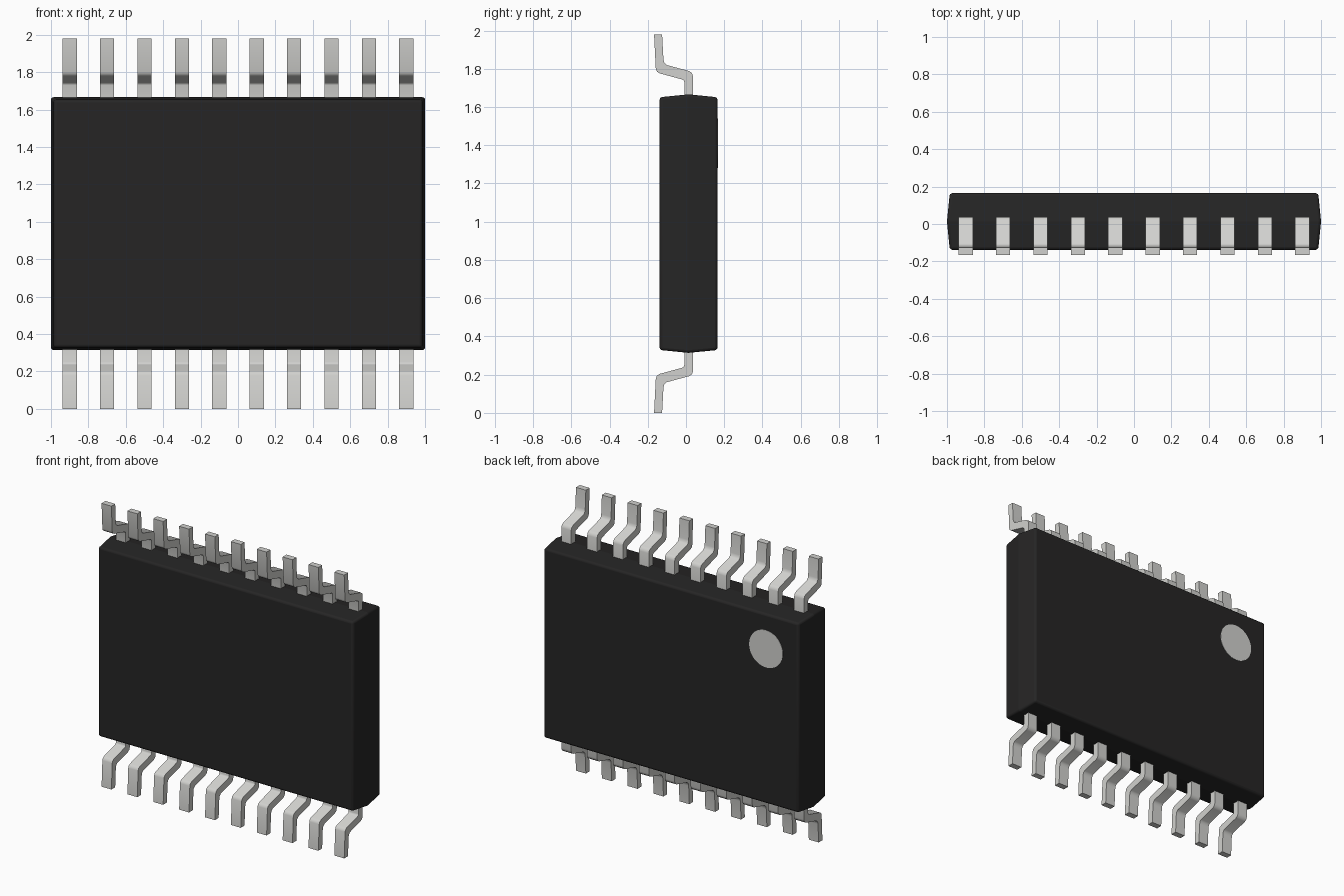
import bpy, bmesh, math
from mathutils import Matrix

cube = bpy.data.objects.get("Cube")
if cube:
    bpy.data.objects.remove(cube, do_unlink=True)

MID_Z = 0.99  # height of the centre line


def make_material(name, color):
    mat = bpy.data.materials.new(name)
    mat.use_nodes = True
    mat.diffuse_color = color
    bsdf = next(n for n in mat.node_tree.nodes if n.type == 'BSDF_PRINCIPLED')
    bsdf.inputs["Base Color"].default_value = color
    return mat


black = make_material("black plastic", (0.019, 0.0185, 0.0185, 1))
metal = make_material("pale metal", (0.64, 0.64, 0.62, 1))


def make_object(name, bm, mat, angle=30):
    bmesh.ops.recalc_face_normals(bm, faces=bm.faces[:])
    mesh = bpy.data.meshes.new(name)
    bm.to_mesh(mesh)
    bm.free()
    mesh.materials.append(mat)
    ob = bpy.data.objects.new(name, mesh)
    bpy.context.collection.objects.link(ob)
    bpy.ops.object.select_all(action='DESELECT')
    ob.select_set(True)
    bpy.context.view_layer.objects.active = ob
    bpy.ops.object.shade_smooth_by_angle(angle=math.radians(angle))
    return ob


# Body: a slab that swells slightly to a ridge around its middle
bm = bmesh.new()
rings = []
for y, hx, hz in ((-0.138, 0.985, 0.661), (0.013, 1.0, 0.676), (0.165, 0.985, 0.661)):
    rings.append([bm.verts.new((sx * hx, y, MID_Z + sz * hz))
                  for sx, sz in ((-1, -1), (1, -1), (1, 1), (-1, 1))])
for a, b in zip(rings, rings[1:]):
    for i in range(4):
        j = (i + 1) % 4
        bm.faces.new((a[i], a[j], b[j], b[i]))
bm.faces.new(rings[0])
bm.faces.new(rings[-1])
body = make_object("body", bm, black, 8)
bevel = body.modifiers.new("rounded edges", 'BEVEL')
bevel.width = 0.014
bevel.segments = 3
bevel.limit_method = 'ANGLE'
bevel.angle_limit = math.radians(30)

# Round marker on the back face
bm = bmesh.new()
bmesh.ops.create_cone(
    bm, cap_ends=True, segments=48, radius1=0.13, radius2=0.13, depth=0.006,
    matrix=Matrix.Translation((-0.735, 0.164, 1.41)) @ Matrix.Rotation(math.pi / 2, 4, 'X'))
make_object("pin_one_marker", bm, metal)

# Bent lead, side profile as (y, z) for the upper row
LEAD = [(-0.167, 1.98), (-0.125, 1.98), (-0.118, 1.85), (-0.114, 1.832), (-0.102, 1.82),
        (0.016, 1.788), (0.031, 1.778), (0.037, 1.76), (0.037, 1.6), (-0.009, 1.6),
        (-0.009, 1.73), (-0.012, 1.739), (-0.02, 1.744), (-0.138, 1.776),
        (-0.152, 1.785), (-0.158, 1.80)]
LEAD_WIDTH = 0.076


def make_lead(name, x, flip):
    bm = bmesh.new()
    verts = [bm.verts.new((x - LEAD_WIDTH / 2, y, 2 * MID_Z - z if flip else z))
             for y, z in LEAD]
    face = bm.faces.new(verts)
    ext = bmesh.ops.extrude_face_region(bm, geom=[face], use_keep_orig=True)
    moved = [g for g in ext["geom"] if isinstance(g, bmesh.types.BMVert)]
    bmesh.ops.translate(bm, verts=moved, vec=(LEAD_WIDTH, 0, 0))
    return make_object(name, bm, metal, 40)


# Ten leads along the top and ten along the bottom
for i in range(10):
    x = -0.9 + 0.2 * i
    make_lead(f"upper_lead_{i + 1}", x, False)
    make_lead(f"lower_lead_{i + 1}", x, True)
